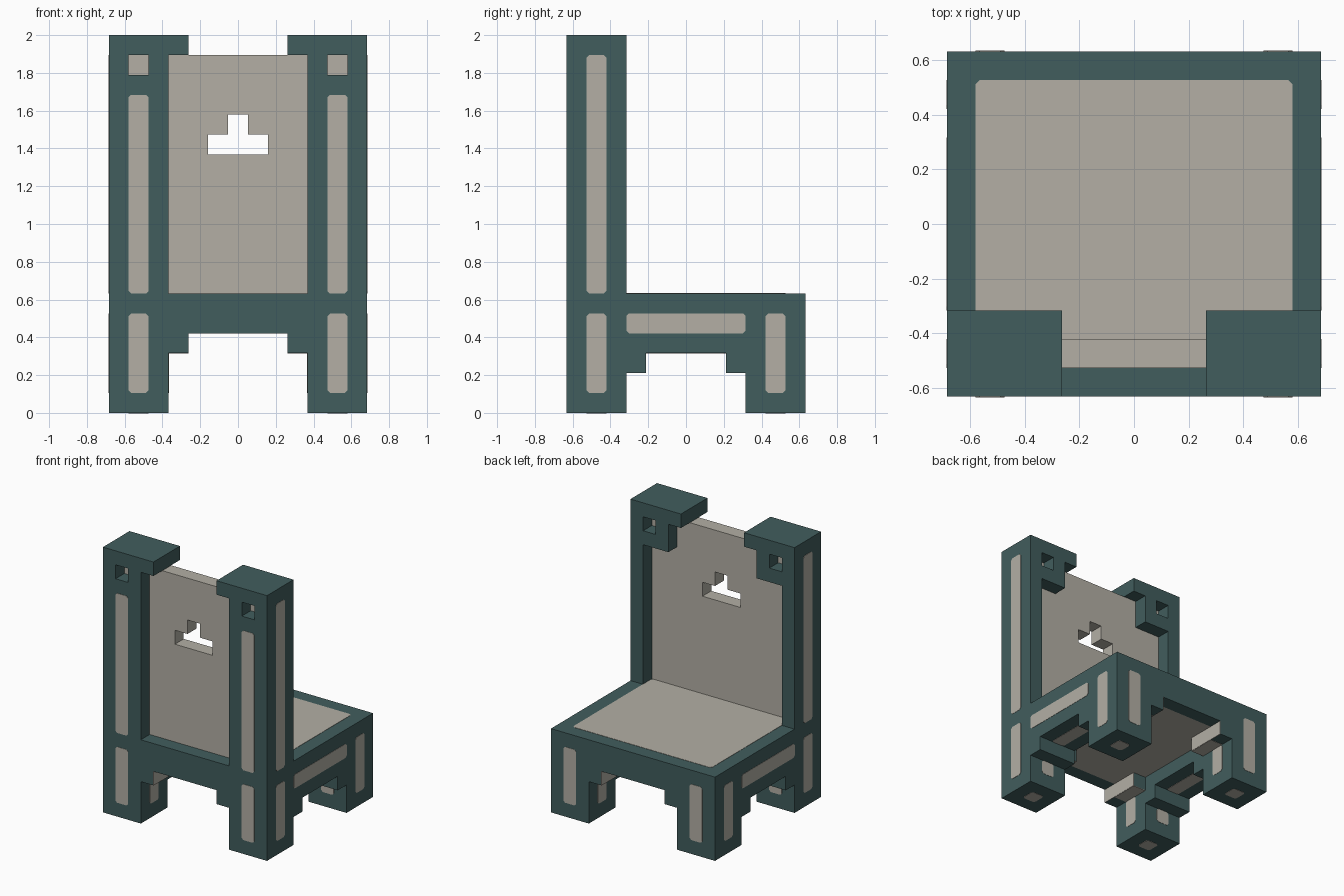
import bpy, bmesh
from mathutils import Vector

if "Cube" in bpy.data.objects:
    bpy.data.objects.remove(bpy.data.objects["Cube"])

U = 2 / 19  # one grid cell; the chair is 13 x 12 x 19 cells


def material(name, rgb):
    m = bpy.data.materials.new(name)
    m.diffuse_color = (*rgb, 1)
    m.use_nodes = True
    m.node_tree.nodes["Principled BSDF"].inputs["Base Color"].default_value = m.diffuse_color
    return m


TEAL = material("dark_teal", (0.053, 0.110, 0.110))
TAN = material("warm_grey", (0.451, 0.429, 0.376))


def rect(a0, a1, b0, b1, cut=0):
    if not cut:
        return [(a0, b0), (a1, b0), (a1, b1), (a0, b1)]
    return [(a0 + cut, b0), (a1 - cut, b0), (a1, b0 + cut), (a1, b1 - cut),
            (a1 - cut, b1), (a0 + cut, b1), (a0, b1 - cut), (a0, b0 + cut)]


def prism(name, axis, lo, hi, mat, *outlines):
    """Extrude a flat outline (further outlines are holes) along an axis, in cells."""
    cu = bpy.data.curves.new(name, 'CURVE')
    cu.dimensions, cu.fill_mode, cu.extrude = '2D', 'BOTH', abs(hi - lo) / 2
    for pts in outlines:
        sp = cu.splines.new('POLY')
        sp.points.add(len(pts) - 1)
        for p, (a, b) in zip(sp.points, pts):
            p.co = (a, b, 0, 1)
        sp.use_cyclic_u = True
    tmp = bpy.data.objects.new(name + "_curve", cu)
    bpy.context.collection.objects.link(tmp)
    dg = bpy.context.evaluated_depsgraph_get()
    me = bpy.data.meshes.new_from_object(tmp.evaluated_get(dg))
    bpy.data.objects.remove(tmp)
    bpy.data.curves.remove(cu)
    mid = (lo + hi) / 2
    bm = bmesh.new()
    bm.from_mesh(me)
    for v in bm.verts:
        a, b, c = v.co
        c += mid
        v.co = Vector({'x': (c, a, b), 'y': (a, c, b), 'z': (a, b, c)}[axis]) * U
    bmesh.ops.remove_doubles(bm, verts=bm.verts, dist=1e-5)
    bmesh.ops.recalc_face_normals(bm, faces=bm.faces)
    for f in bm.faces:
        f.smooth = False
        f.material_index = 0
    bm.to_mesh(me)
    bm.free()
    me.name = name
    me.materials.clear()
    me.materials.append(mat)
    ob = bpy.data.objects.new(name, me)
    bpy.context.collection.objects.link(ob)
    return ob


def box(name, x0, x1, y0, y1, z0, z1, mat=TEAL):
    return prism(name, 'z', z0, z1, mat, rect(min(x0, x1), max(x0, x1), y0, y1))


def inlay(name, axis, at, a0, a1, b0, b1, cut=0.13):
    """Thin inlaid plate lying on a surface."""
    return prism(name, axis, at - 0.02, at + 0.02, TAN,
                 rect(min(a0, a1), max(a0, a1), b0, b1, cut))


def mirrored(half):
    return half + [(-a, b) for a, b in reversed(half)]


# Outer frames: backrest side with posts, and seat front with arch
arch = [(2.5, 4), (2.5, 3), (3.5, 3), (3.5, 0), (6.5, 0)]
corner_holes = [rect(4.5, 5.5, 17, 18), rect(-5.5, -4.5, 17, 18)]
prism("backrest_frame", 'y', -6, -5, TEAL,
      mirrored(arch + [(6.5, 19), (2.5, 19), (2.5, 18), (3.5, 18), (3.5, 6)]),
      *corner_holes)
prism("seat_front_frame", 'y', 5, 6, TEAL, mirrored(arch + [(6.5, 6)]))

# Backrest panel with stepped opening
prism("backrest_panel", 'y', -5, -4, TAN, rect(-5.5, 5.5, 6, 18),
      mirrored([(0.5, 15), (0.5, 14), (1.5, 14), (1.5, 13)]))

# Seat cushion
box("seat_core", -3.5, 3.5, -5, 5, 4, 5.98, TAN)
box("seat_edge", -3.5, 3.5, 4.99, 5.01, 4, 6)
inlay("seat_top", 'z', 6, -5.5, 5.5, -4, 5)

for s, side in ((1, "right"), (-1, "left")):
    # Backrest post: outer wall, cap and inner bracket
    box(f"post_wall_{side}", s * 5.5, s * 6.5, -5, -4, 6, 18)
    box(f"post_cap_{side}", s * 2.5, s * 6.5, -5, -4, 18, 19)
    prism(f"post_inner_{side}", 'y', -4, -3, TEAL,
          [(s * a, b) for a, b in ((6.5, 6), (6.5, 19), (2.5, 19), (2.5, 18),
                                   (3.5, 18), (3.5, 16), (5.5, 16), (5.5, 6))],
          rect(min(s * 4.5, s * 5.5), max(s * 4.5, s * 5.5), 17, 18))

    # Side rail with stepped arch
    x0, x1 = sorted((s * 3.5, s * 6.5))
    prism(f"side_rail_{side}", 'x', x0, x1, TEAL,
          mirrored([(2, 3), (2, 2), (3, 2), (3, 6)]))
    inlay(f"rail_inlay_{side}", 'x', s * 6.5, -3, 3, 4, 5)
    inlay(f"rail_under_inlay_{side}", 'z', 3, s * 4.5, s * 5.5, -2, 2)

    # Tall post inlays
    inlay(f"post_inlay_front_{side}", 'y', -6, s * 4.5, s * 5.5, 6, 16)
    inlay(f"post_inlay_side_{side}", 'x', s * 6.5, -5, -4, 6, 18)

    for t, end in ((-1, "rear"), (1, "front")):
        tag = f"{end}_{side}"
        ys = sorted((t * 3, t * 5))
        yi = sorted((t * 4, t * 5))
        yf = sorted((t * 3, t * 6))
        # Leg and its bracket
        box(f"leg_{tag}", s * 3.5, s * 6.5, *ys, 0, 6)
        box(f"bracket_{tag}", s * 2.5, s * 3.5, *ys, 3, 4)
        inlay(f"bracket_face_{tag}", 'x', s * 2.5, *yf, 3, 4, 0)
        inlay(f"bracket_under_{tag}", 'z', 3, s * 2.5, s * 3.5, *ys, 0)
        # Leg inlays on outer, inner and bottom faces
        inlay(f"leg_inlay_end_{tag}", 'y', t * 6, s * 4.5, s * 5.5, 1, 5)
        inlay(f"leg_inlay_side_{tag}", 'x', s * 6.5, *yi, 1, 5)
        inlay(f"leg_inlay_inner_{tag}", 'x', s * 3.5, *yi, 1, 3)
        inlay(f"leg_inlay_inner_end_{tag}", 'y', t * 3, s * 4.5, s * 5.5, 1, 2)
        inlay(f"leg_inlay_foot_{tag}", 'z', 0, s * 4.5, s * 5.5, *yi)
